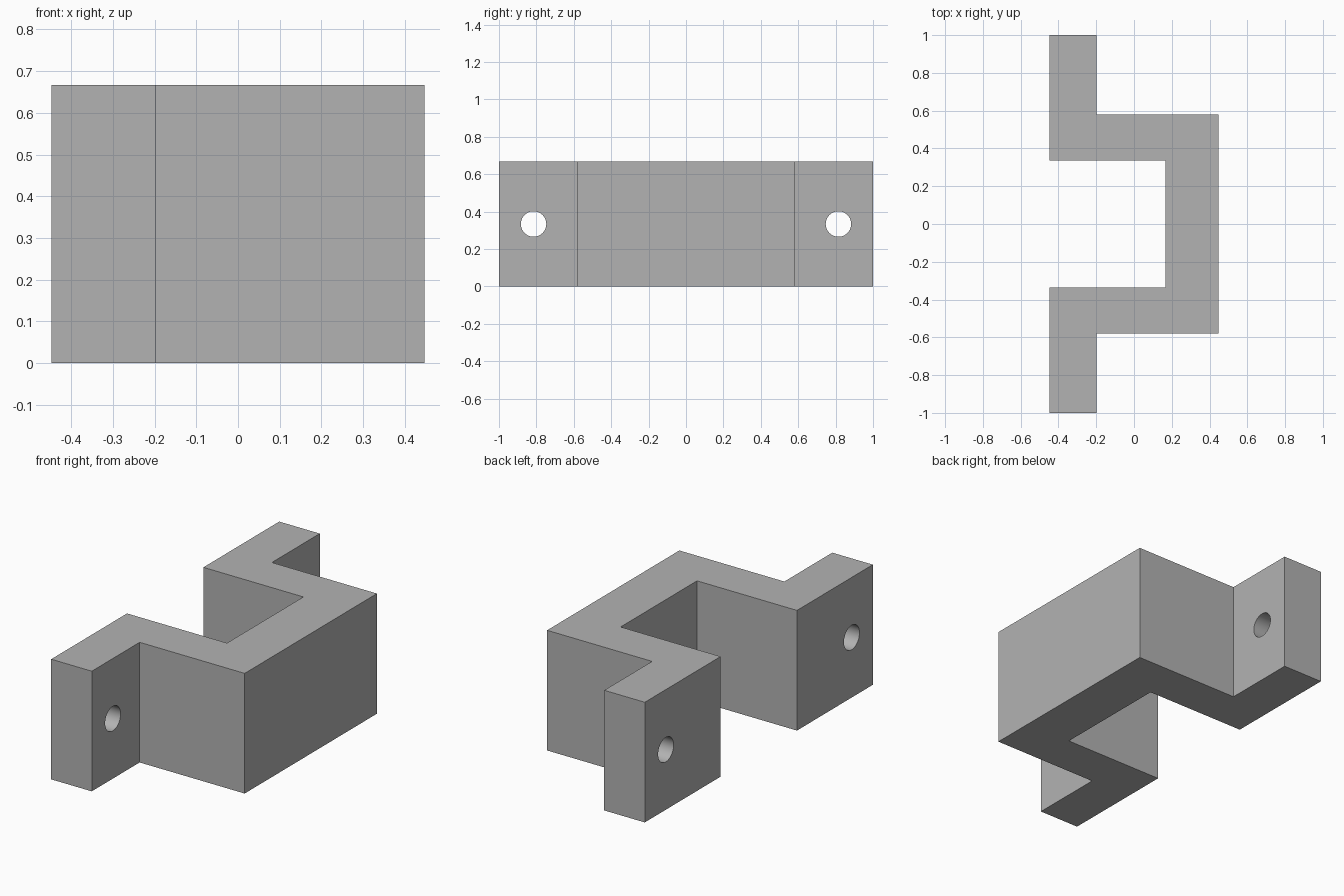
import bpy
import bmesh
from math import pi

cube = bpy.data.objects.get("Cube")
if cube:
    bpy.data.objects.remove(cube, do_unlink=True)

HEIGHT = 0.667
BACK, FLANGE, INNER, OUTER = -0.447, -0.198, 0.167, 0.447
HOLE_Y, HOLE_R = 0.815, 0.068

# Plain grey metal
grey = bpy.data.materials.new("grey metal")
grey.use_nodes = True
colour = (0.45, 0.45, 0.45, 1)
grey.diffuse_color = colour
grey.node_tree.nodes["Principled BSDF"].inputs["Base Color"].default_value = colour

# Hat-shaped outline: one half, then its mirror image
half = [(INNER, 0.335), (BACK, 0.335), (BACK, 1), (FLANGE, 1), (FLANGE, 0.58), (OUTER, 0.58)]
outline = half + [(x, -y) for x, y in reversed(half)]

# Bracket body, extruded upwards
bm = bmesh.new()
base = bm.faces.new([bm.verts.new((x, y, 0)) for x, y in outline])
top = bmesh.ops.extrude_face_region(bm, geom=[base])["geom"]
bmesh.ops.translate(bm, vec=(0, 0, HEIGHT), verts=[v for v in top if isinstance(v, bmesh.types.BMVert)])
bmesh.ops.recalc_face_normals(bm, faces=bm.faces)
mesh = bpy.data.meshes.new("bracket")
bm.to_mesh(mesh)
bm.free()
bracket = bpy.data.objects.new("bracket", mesh)
bpy.context.collection.objects.link(bracket)
mesh.materials.append(grey)

# Bolt hole through each flange
for side, name in ((1, "back"), (-1, "front")):
    bpy.ops.mesh.primitive_cylinder_add(
        vertices=48, radius=HOLE_R, depth=0.5, rotation=(0, pi / 2, 0),
        location=((BACK + FLANGE) / 2, side * HOLE_Y, HEIGHT / 2))
    cutter = bpy.context.object
    cutter.name = name + "_hole_cutter"
    cutter.data.materials.append(grey)
    cutter.hide_render = True
    cutter.hide_set(True)
    cut = bracket.modifiers.new(name + " bolt hole", "BOOLEAN")
    cut.operation = "DIFFERENCE"
    cut.solver = "EXACT"
    cut.object = cutter

# Apply the cuts, drop the cutters, smooth the bores
bpy.ops.object.select_all(action="DESELECT")
bracket.select_set(True)
bpy.context.view_layer.objects.active = bracket
for cut in list(bracket.modifiers):
    cutter = cut.object
    bpy.ops.object.modifier_apply(modifier=cut.name)
    bpy.data.objects.remove(cutter, do_unlink=True)
bpy.ops.object.shade_smooth_by_angle(angle=pi / 6)
